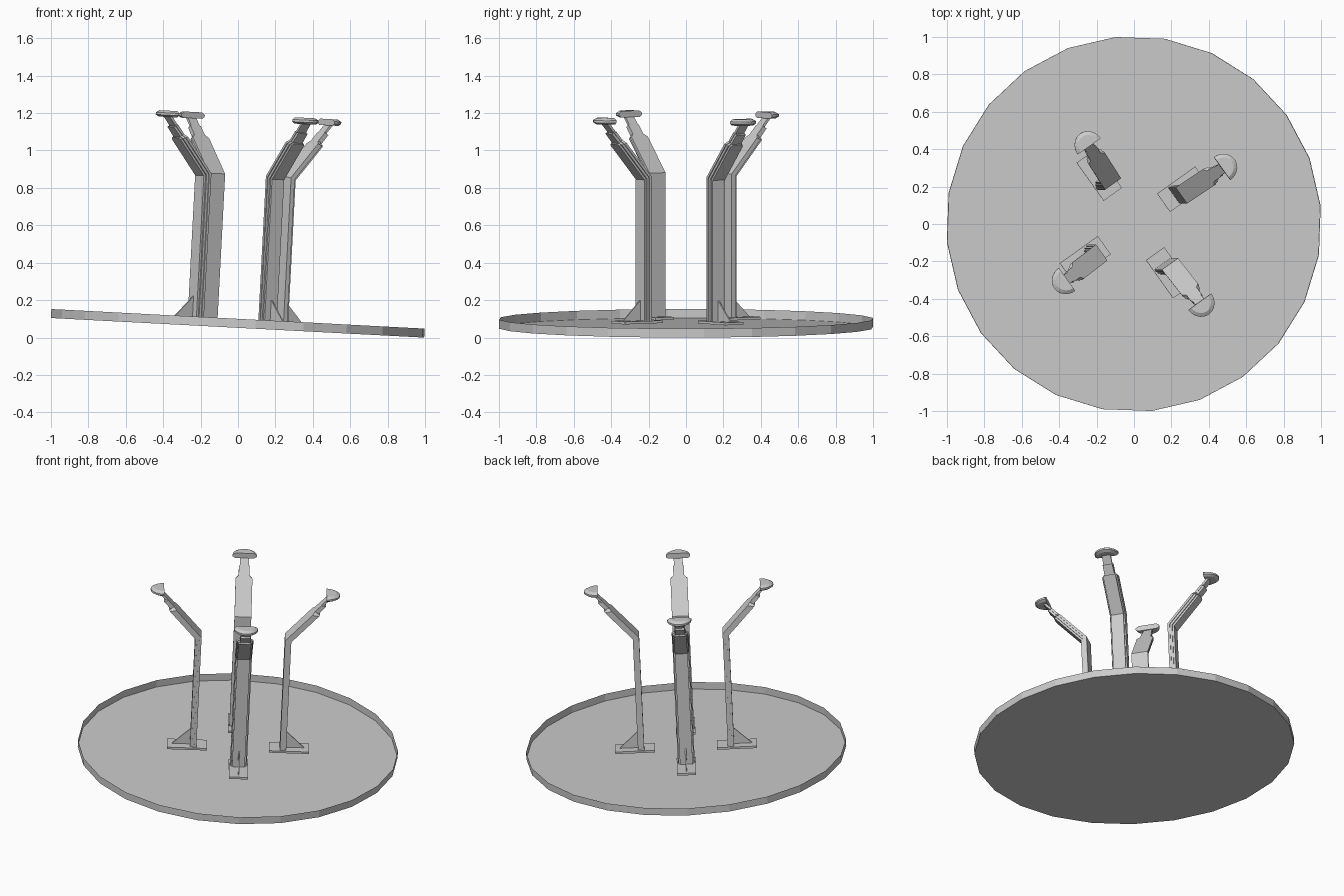
import bpy, bmesh, math
from mathutils import Matrix, Vector

if "Cube" in bpy.data.objects:
    bpy.data.objects.remove(bpy.data.objects["Cube"])

grey = bpy.data.materials.new("light_grey")
grey.diffuse_color = (0.6, 0.6, 0.6, 1)
grey.use_nodes = True
grey.node_tree.nodes["Principled BSDF"].inputs["Base Color"].default_value = grey.diffuse_color

# Whole stand leans slightly; local z = 0 is the rim of the round tray base
TILT = math.radians(3)
FRAME = Matrix.Translation((0, 0, 0.1)) @ Matrix.Rotation(TILT, 4, 'Y')
BEND = math.radians(41.5)
KNEE_R, KNEE_Z = 0.262, 0.77
PLATE_Z = -0.014


def finish(name, bm, spin=0.0):
    bmesh.ops.recalc_face_normals(bm, faces=bm.faces)
    bm.transform(FRAME @ Matrix.Rotation(spin, 4, 'Z'))
    me = bpy.data.meshes.new(name)
    bm.to_mesh(me)
    bm.free()
    me.materials.append(grey)
    ob = bpy.data.objects.new(name, me)
    bpy.context.collection.objects.link(ob)


def loft(name, rings, spin=0.0):
    """Skin equal-sized rings of points and cap both ends."""
    bm = bmesh.new()
    vs = [[bm.verts.new(p) for p in ring] for ring in rings]
    n = len(vs[0])
    for a, b in zip(vs, vs[1:]):
        for i in range(n):
            j = (i + 1) % n
            bm.faces.new((a[i], a[j], b[j], b[i]))
    bm.faces.new(vs[0])
    bm.faces.new(vs[-1])
    finish(name, bm, spin)


def leg_point(length, depth):
    """Side-profile point: along the arm past the knee, or the foot of the column."""
    if length < 0:
        return KNEE_R + depth, PLATE_Z
    r = KNEE_R + depth + math.sin(BEND) * length
    z = KNEE_Z - depth * math.tan(BEND / 2) + math.cos(BEND) * length
    return r, z


def bent_bar(name, d0, d1, stations, spin):
    """Bar following the bent leg; stations are (length past knee, half width)."""
    rings = []
    for length, w in stations:
        (r0, z0), (r1, z1) = leg_point(length, d0), leg_point(length, d1)
        rings.append([(r0, -w, z0), (r1, -w, z1), (r1, w, z1), (r0, w, z0)])
    loft(name, rings, spin)


# Round base: shallow open tray, floor and rim wall only
bm = bmesh.new()
bmesh.ops.create_cone(bm, cap_ends=True, segments=24, radius1=1.004, radius2=1.004, depth=0.048,
                      matrix=Matrix.Translation((0, 0, -0.024)) @ Matrix.Rotation(math.radians(5.5), 4, 'Z'))
bm.normal_update()
bmesh.ops.delete(bm, geom=[f for f in bm.faces if f.normal.z > 0.5], context='FACES_ONLY')
finish("round_base", bm)

for k in range(4):
    a = math.radians(35.5 + 90 * k)

    # Mounting plate at the foot of the leg
    box = ((0.195, PLATE_Z), (0.445, PLATE_Z), (0.445, 0), (0.195, 0))
    loft("mounting_plate", [[(r, t, z) for r, z in box] for t in (-0.06, 0.06)], a)

    # Layered bent leg: wide plate, middle layer, outer rib
    bent_bar("leg_plate", 0, 0.014, [(-1, 0.053), (0, 0.053), (0.25, 0.053), (0.27, 0.034),
                                     (0.33, 0.034), (0.335, 0.028), (0.39, 0.028)], a)
    bent_bar("leg_middle", 0.014, 0.028, [(-1, 0.048), (0, 0.048), (0.25, 0.048), (0.265, 0.032),
                                          (0.33, 0.03)], a)
    bent_bar("leg_rib", 0.028, 0.04, [(-1, 0.04), (0, 0.04), (0.25, 0.04), (0.26, 0.03)], a)

    # Triangular brace at the foot of the leg
    tri = ((0.295, 0), (0.415, 0), (0.295, 0.115))
    loft("brace", [[(r, t, z) for r, z in tri] for t in (-0.004, 0.004)], a)

    # Half-round rest pad with a bevelled rim
    pad = []
    for z, s in ((1.058, 0.8), (1.068, 1), (1.08, 1), (1.092, 0.75)):
        pad.append([(0.51 + 0.084 * s * math.sin(math.pi * i / 10),
                     -0.076 * s * math.cos(math.pi * i / 10), z) for i in range(11)])
    loft("rest_pad", pad, a)
